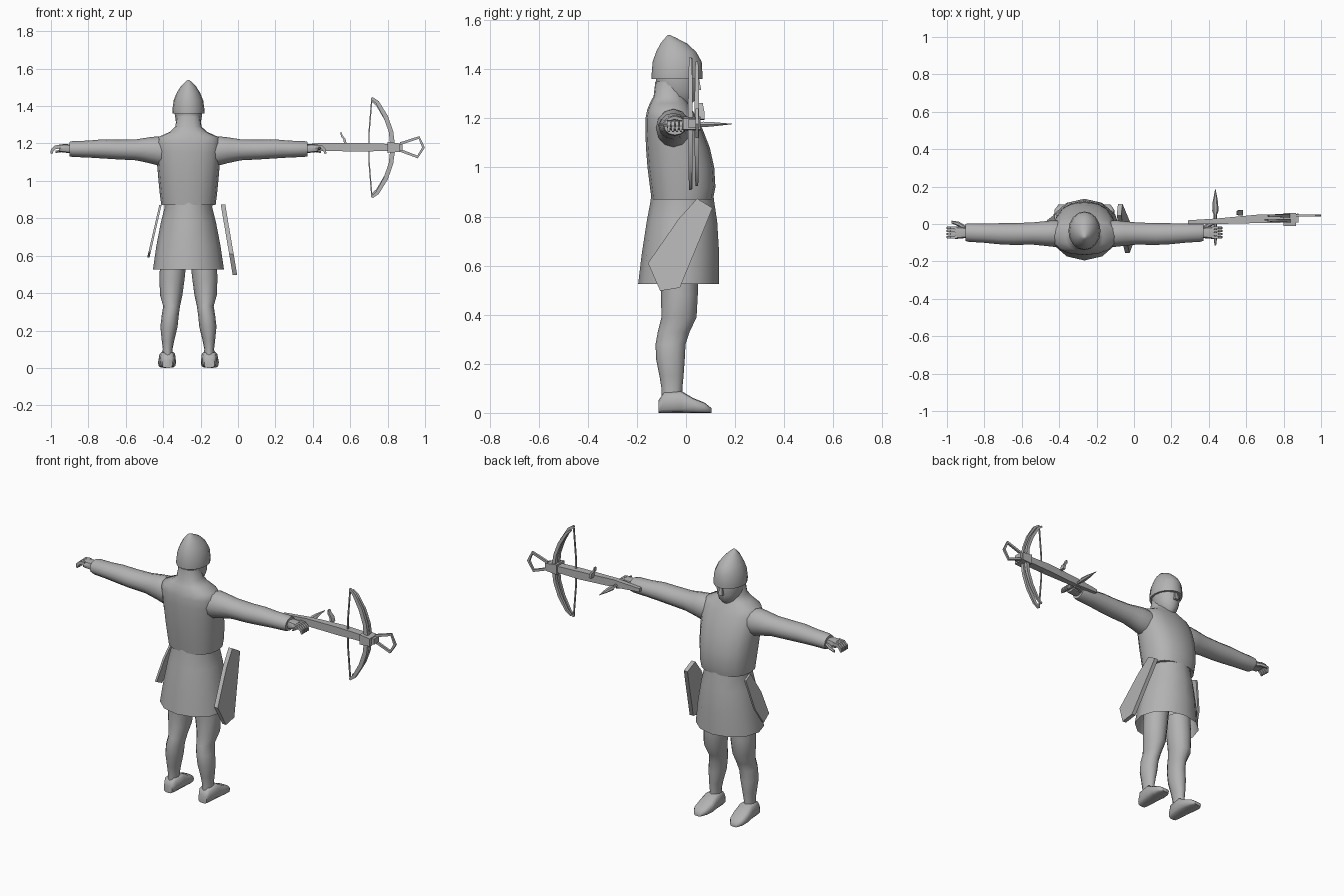
import bpy, bmesh, math
from mathutils import Vector

CX = -0.265  # centre line of the figure
grey = bpy.data.materials.new("plain grey")
grey.diffuse_color = (0.45, 0.45, 0.45, 1)


def finish(name, bm, sharp=40):
    """Turn a bmesh into a shaded object, keeping sharp edges."""
    bmesh.ops.recalc_face_normals(bm, faces=bm.faces)
    for f in bm.faces:
        f.smooth = True
    for e in bm.edges:
        if len(e.link_faces) == 2:
            e.smooth = e.calc_face_angle(0) < math.radians(sharp)
    me = bpy.data.meshes.new(name)
    bm.to_mesh(me)
    bm.free()
    me.materials.append(grey)
    ob = bpy.data.objects.new(name, me)
    bpy.context.collection.objects.link(ob)
    return ob


def skin(bm, rings, closed=False, caps=True):
    n = len(rings[0])
    pairs = list(zip(rings, rings[1:]))
    if closed:
        pairs.append((rings[-1], rings[0]))
    for a, b in pairs:
        for i in range(n):
            j = (i + 1) % n
            bm.faces.new((a[i], a[j], b[j], b[i]))
    if caps and not closed:
        bm.faces.new(rings[0])
        bm.faces.new(rings[-1])


def loft(name, rings, axis="Z", sides=12, power=1.0, s=1, ox=0.0, caps=True, sharp=40):
    """Rings are (position on axis, a0, a1, b0, b1) with a, b the other axes."""
    bm = bmesh.new()
    out = []
    for t, a0, a1, b0, b1 in rings:
        ring = []
        for i in range(sides):
            ang = 2 * math.pi * (i + (0.5 if sides == 4 else 0)) / sides
            c, d = math.cos(ang), math.sin(ang)
            if sides == 4:
                c, d = c * math.sqrt(2), d * math.sqrt(2)
            c = math.copysign(abs(c) ** power, c)
            d = math.copysign(abs(d) ** power, d)
            a = (a0 + a1) / 2 + c * (a1 - a0) / 2
            b = (b0 + b1) / 2 + d * (b1 - b0) / 2
            x, y, z = {"Z": (a, b, t), "X": (t, a, b), "Y": (a, t, b)}[axis]
            ring.append(bm.verts.new((s * x + ox, y, z)))
        out.append(ring)
    skin(bm, out, caps=caps)
    return finish(name, bm, sharp)


def ribbon(name, path, y, widths, depths, closed=False, s=1, ox=0.0):
    """Rectangular bar following a path in the xz plane."""
    bm = bmesh.new()
    rings = []
    n = len(path)
    for i, p in enumerate(path):
        a = path[(i - 1) % n] if closed else path[max(i - 1, 0)]
        b = path[(i + 1) % n] if closed else path[min(i + 1, n - 1)]
        t = Vector((b[0] - a[0], b[1] - a[1])).normalized()
        w = widths[i % len(widths)] / 2
        d = depths[i % len(depths)] / 2
        rings.append([bm.verts.new((s * (p[0] - t.y * u * w) + ox, y + v * d, p[1] + t.x * u * w))
                      for u, v in ((-1, -1), (1, -1), (1, 1), (-1, 1))])
    skin(bm, rings, closed)
    return finish(name, bm, 30)


def side_plate(name, pts, x_at, thick):
    """Flat case hanging at the hip, outline in (y, z), leaning with height."""
    bm = bmesh.new()
    rings = [[bm.verts.new((x_at(z) + o, y, z)) for y, z in pts] for o in (-thick / 2, thick / 2)]
    skin(bm, rings)
    return finish(name, bm, 30)


# Torso with shoulders and neck
loft("torso", [
    (0.87, -.145, .145, -.14, .11), (0.92, -.152, .152, -.147, .12),
    (1.00, -.16, .16, -.157, .115), (1.08, -.167, .167, -.163, .097),
    (1.15, -.172, .172, -.166, .07), (1.20, -.172, .172, -.165, .045),
    (1.235, -.16, .16, -.158, .025), (1.262, -.10, .10, -.147, .01),
    (1.29, -.07, .07, -.132, -.005), (1.35, -.062, .062, -.125, 0)],
    sides=16, power=.85, ox=CX, sharp=60)

# Flared skirt of the tunic, open below
loft("skirt", [
    (.525, -.19, .19, -.195, .135), (.65, -.172, .172, -.18, .135),
    (.78, -.147, .147, -.16, .127), (.86, -.127, .127, -.145, .115),
    (.90, -.13, .13, -.14, .11)], sides=12, ox=CX, caps=False)

# Head, nose and pointed helmet
loft("head", [
    (1.25, -.03, .03, -.07, .015), (1.275, -.05, .05, -.09, .04),
    (1.31, -.066, .066, -.115, .048), (1.36, -.074, .074, -.125, .05),
    (1.41, -.07, .07, -.12, .045)], sides=14, ox=CX)
loft("nose", [(1.315, -.014, .014, .02, .062), (1.37, -.007, .007, .02, .052)],
     sides=4, ox=CX)
loft("helmet", [
    (1.36, -.085, .085, -.14, .067), (1.38, -.086, .086, -.14, .067),
    (1.43, -.079, .079, -.136, .064), (1.47, -.063, .063, -.122, .042),
    (1.505, -.041, .041, -.104, .004), (1.53, -.017, .017, -.083, -.045),
    (1.54, -.003, .003, -.073, -.067)], sides=16, ox=CX, sharp=50)

# Limbs, mirrored about the body centre
for s, side in ((-1, "left"), (1, "right")):
    loft(side + "_leg", [
        (.04, .08, .145, -.1, -.015), (.10, .085, .137, -.1, -.015),
        (.15, .075, .143, -.108, -.01), (.22, .058, .15, -.122, -.005),
        (.28, .052, .143, -.124, -.002), (.33, .045, .135, -.115, .015),
        (.39, .032, .152, -.1, .043), (.48, .02, .155, -.102, .048),
        (.60, .008, .15, -.1, .05)], s=s, ox=CX, sharp=60)
    loft(side + "_foot", [
        (-.112, .085, .14, .0, .05), (-.09, .075, .15, .0, .085),
        (-.02, .068, .158, .0, .09), (.03, .066, .163, .0, .06),
        (.075, .075, .16, .0, .042), (.103, .095, .14, .0, .02)],
        axis="Y", power=.6, s=s, ox=CX, sharp=55)
    loft(side + "_sleeve", [
        (.10, -.12, .015, 1.08, 1.225), (.165, -.122, .02, 1.083, 1.238),
        (.21, -.117, .015, 1.095, 1.233), (.28, -.11, .008, 1.11, 1.222),
        (.38, -.112, .005, 1.115, 1.22), (.46, -.108, .004, 1.12, 1.222),
        (.54, -.1, .002, 1.125, 1.215), (.62, -.095, .003, 1.128, 1.213),
        (.637, -.09, .0, 1.132, 1.208)], axis="X", s=s, ox=CX)
    loft(side + "_palm", [
        (.61, -.07, -.02, 1.147, 1.19), (.65, -.077, -.016, 1.15, 1.197),
        (.692, -.08, -.012, 1.155, 1.195)], axis="X", sides=8, power=.7, s=s, ox=CX)
    for i in range(4):
        ribbon(f"{side}_finger_{i + 1}", [(.68, 1.183), (.712, 1.18), (.728, 1.165), (.733, 1.145)],
               -.07 + i * .0165, (.02, .02, .017, .01), (.014, .014, .013, .008), s=s, ox=CX)
    loft(side + "_thumb", [
        (.635, -.04, -.01, 1.155, 1.18), (.67, -.015, .012, 1.153, 1.175),
        (.71, .004, .018, 1.148, 1.162)], axis="X", sides=6, s=s, ox=CX)

# Cases hanging from the hips
side_plate("large_hip_case", [
    (.045, .873), (.108, .835), (.07, .74), (-.025, .51),
    (-.105, .497), (-.155, .61), (-.03, .79)],
    lambda z: -.078 + (.86 - z) * .17, .024)
side_plate("small_hip_case", [
    (0, .87), (.05, .85), (.02, .68), (-.03, .59), (-.09, .62), (-.06, .75)],
    lambda z: -.415 - (.87 - z) * .23, .012)

# Crossbow held out to the side
loft("crossbow_stock", [
    (.29, .0, .02, 1.17, 1.19), (.45, .0, .03, 1.16, 1.203),
    (.66, .005, .05, 1.157, 1.203), (.88, .008, .055, 1.162, 1.195)],
    axis="X", sides=4, sharp=30)
MID = 1.178
half = [(.716, .266), (.745, .242), (.79, .165), (.818, .085)]
for name, y, k, w in (("bow_limb", .018, 1.0, .024), ("bow_limb_strap", .044, .94, .018)):
    path = [(x, MID + dz * k) for x, dz in half] + [(.828, MID)]
    path += [(x, MID - dz * k) for x, dz in reversed(half)]
    ribbon(name, path, y, [w * f for f in (.5, .8, 1, 1, 1.1, 1, 1, .8, .5)],
           (.01, .013, .016, .018, .02, .018, .016, .013, .01))
ribbon("bow_string", [(.716, 1.445), (.70, 1.25), (.70, 1.11), (.716, .912)],
       .022, (.007,), (.007,))
ribbon("stirrup", [(.87, 1.162), (.96, 1.128), (.992, MID), (.968, 1.232), (.87, 1.2)],
       .045, (.015,), (.012,), closed=True)
loft("bow_bracket", [(.80, -.012, .06, 1.15, 1.208), (.865, -.012, .06, 1.155, 1.2)],
     axis="X", sides=4)
ribbon("release_lever", [(.575, 1.195), (.568, 1.225), (.555, 1.24), (.55, 1.262)],
       .06, (.014, .012, .01, .006), (.03, .03, .024, .016))

# Dagger-like spike gripped in the hand
loft("dagger", [
    (-.115, .431, .439, 1.17, 1.178), (-.07, .425, .445, 1.164, 1.184),
    (.05, .426, .444, 1.166, 1.182), (.07, .418, .452, 1.162, 1.188),
    (.12, .421, .449, 1.167, 1.185), (.188, .434, .436, 1.176, 1.178)],
    axis="Y", sides=6, sharp=30)
